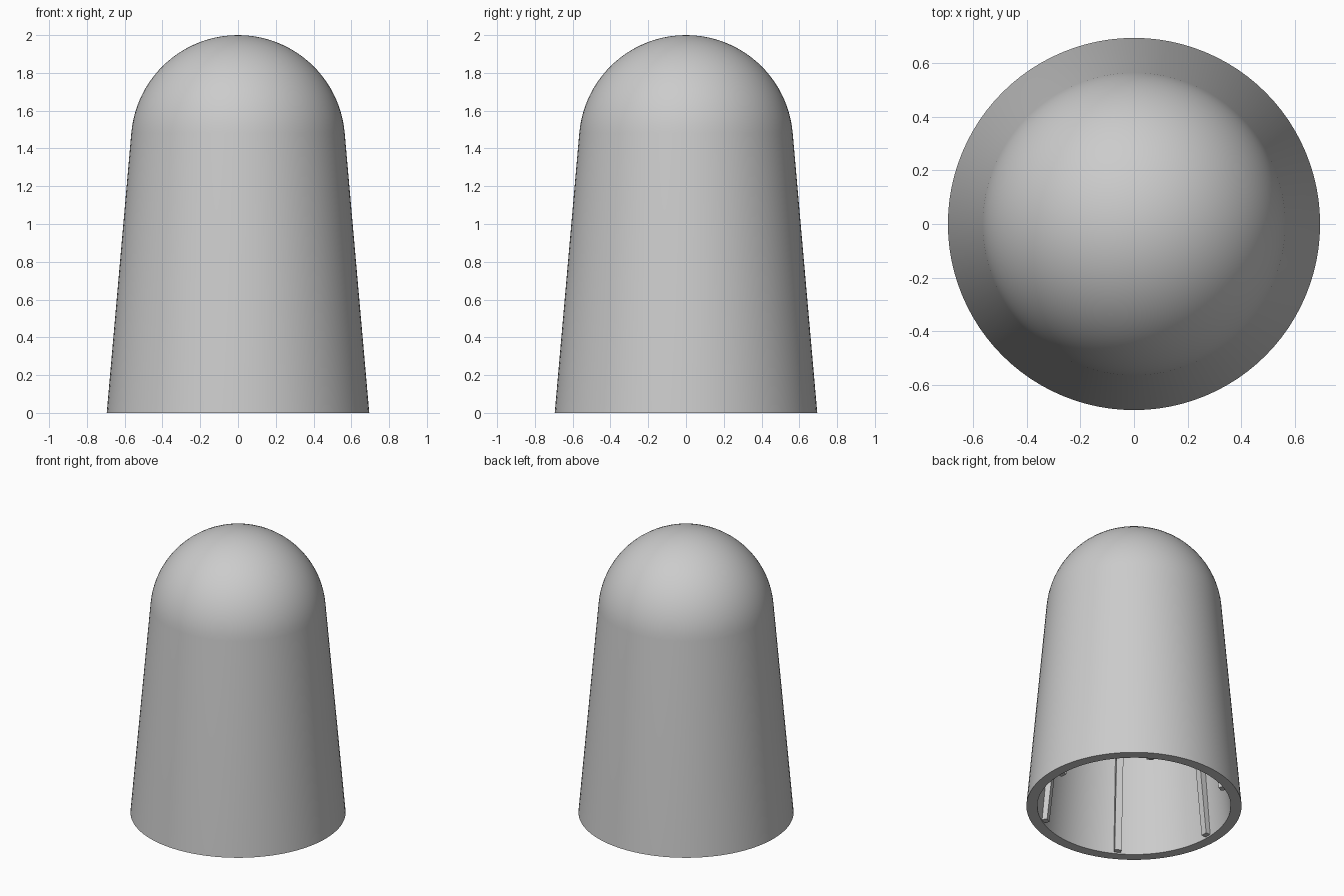
import bpy, bmesh, math
from mathutils import Matrix

cube = bpy.data.objects.get("Cube")
if cube:
    bpy.data.objects.remove(cube, do_unlink=True)

grey = bpy.data.materials.new("light_grey")
grey.use_nodes = True
COLOUR = (0.6, 0.6, 0.6, 1)
grey.diffuse_color = COLOUR
grey.node_tree.nodes["Principled BSDF"].inputs["Base Color"].default_value = COLOUR

DOME_R = 0.567
DOME_Z = 2 - DOME_R
WALL = 0.07
DRAFT = math.radians(5)
BASE_R = 0.695


def add_object(name, bm):
    bmesh.ops.recalc_face_normals(bm, faces=bm.faces)
    mesh = bpy.data.meshes.new(name)
    bm.to_mesh(mesh)
    bm.free()
    mesh.materials.append(grey)
    obj = bpy.data.objects.new(name, mesh)
    bpy.context.collection.objects.link(obj)
    return obj


def dome_arc(radius, steps=20):
    """Points from the cone tangent up to the pole."""
    arc = []
    for i in range(steps + 1):
        a = DRAFT + (math.pi / 2 - DRAFT) * i / steps
        arc.append((radius * math.cos(a), DOME_Z + radius * math.sin(a)))
    arc[-1] = (0, DOME_Z + radius)
    return arc


# Hollow tapered shell with a round dome, turned from one profile
outer = [(BASE_R, 0)] + dome_arc(DOME_R)
inner = [(BASE_R - WALL, 0)] + dome_arc(DOME_R - WALL)
profile = outer[::-1] + inner
bm = bmesh.new()
verts = [bm.verts.new((r, 0, z)) for r, z in profile]
edges = [bm.edges.new(pair) for pair in zip(verts, verts[1:])]
bmesh.ops.spin(bm, geom=verts + edges, axis=(0, 0, 1), cent=(0, 0, 0),
               angle=2 * math.pi, steps=96, use_merge=True)
bmesh.ops.remove_doubles(bm, verts=bm.verts, dist=0.0001)
shell = add_object("shell", bm)
bpy.ops.object.select_all(action="DESELECT")
shell.select_set(True)
bpy.context.view_layer.objects.active = shell
bpy.ops.object.shade_smooth_by_angle(angle=math.radians(30))


# Slim upright ribs along the inside wall
def wall_r(z):
    return BASE_R - WALL - z * math.tan(DRAFT)


RIB_W = 0.045
LOW, HIGH = 0.01, 1.45
side = [(wall_r(LOW) + 0.02, LOW), (wall_r(LOW) - 0.035, LOW),
        (wall_r(HIGH) - 0.06, HIGH), (wall_r(HIGH) + 0.02, HIGH)]
for n in range(6):
    bm = bmesh.new()
    face = bm.faces.new([bm.verts.new((r, -RIB_W / 2, z)) for r, z in side])
    ext = bmesh.ops.extrude_face_region(bm, geom=[face])
    moved = [v for v in ext["geom"] if isinstance(v, bmesh.types.BMVert)]
    bmesh.ops.translate(bm, verts=moved, vec=(0, RIB_W, 0))
    bmesh.ops.transform(bm, verts=bm.verts,
                        matrix=Matrix.Rotation(math.radians(60 * n), 4, "Z"))
    add_object(f"inner_rib_{n + 1}", bm)
